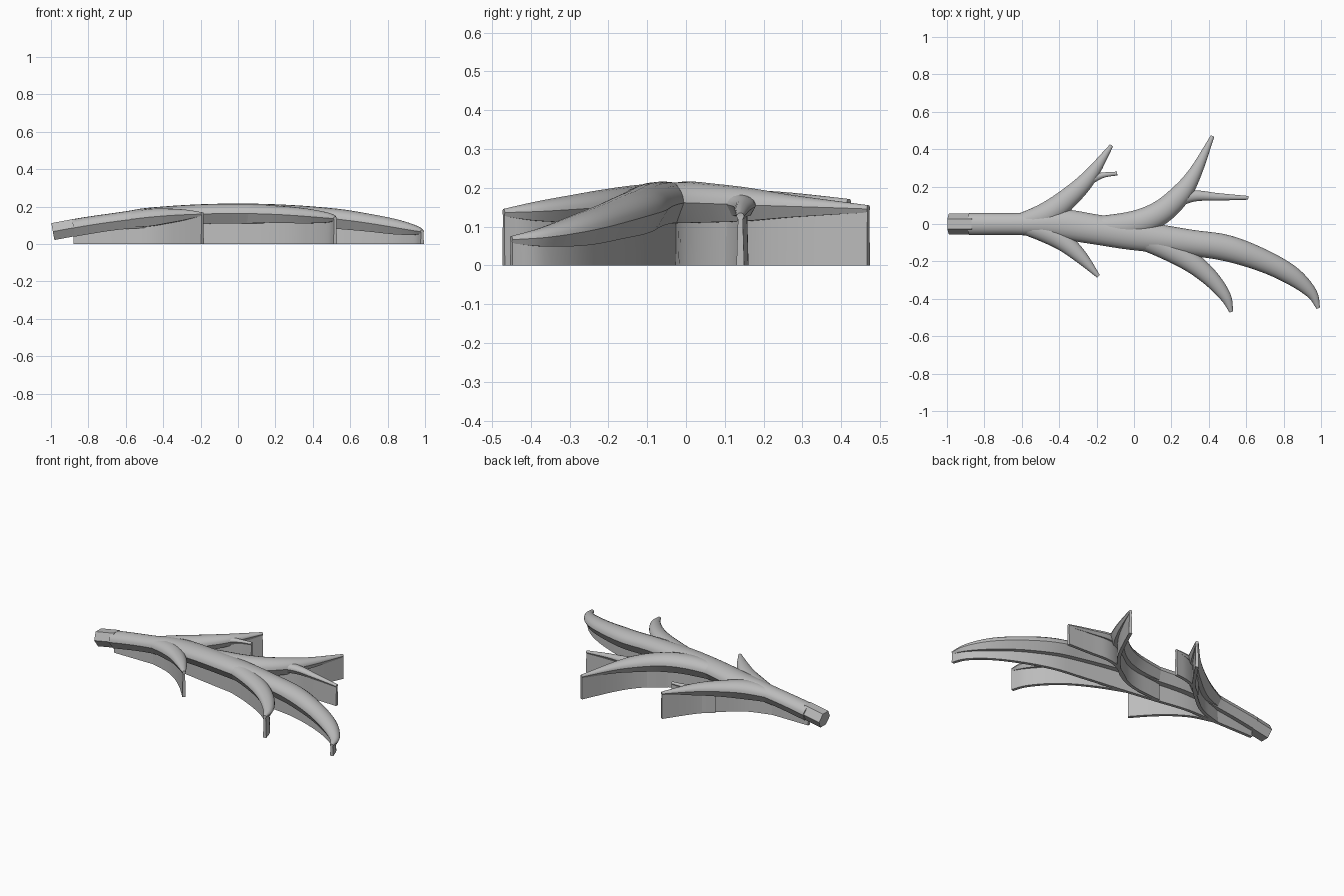
import bpy, bmesh
from math import cos, sin, pi, radians
from mathutils import Vector

cube = bpy.data.objects.get("Cube")
if cube:
    bpy.data.objects.remove(cube)

grey = bpy.data.materials.new("plain_grey")
grey.use_nodes = True
grey.diffuse_color = (0.5, 0.5, 0.5, 1)
grey.node_tree.nodes["Principled BSDF"].inputs["Base Color"].default_value = grey.diffuse_color

UP = Vector((0, 0, 1))


def arc(count, sweep):
    return [(cos(sweep * i / count), sin(sweep * i / count)) for i in range(count)]


# Cross-sections: rounded dome above a flat-faceted keel, and a plain hexagon
ANTLER = arc(10, pi) + [(-1, 0), (-0.55, -1), (0.55, -1)]
HEXAGON = arc(6, 2 * pi)


def spline(points, steps=5):
    """Smooth path through the given control points."""
    points = [2 * points[0] - points[1]] + points + [2 * points[-1] - points[-2]]
    path = []
    for before, start, end, after in zip(points, points[1:], points[2:], points[3:]):
        for step in range(steps):
            t = step / steps
            linear = (end - before) * t
            square = (2 * before - 5 * start + 4 * end - after) * t ** 2
            cubic = (3 * start - before - 3 * end + after) * t ** 3
            path.append(start + (linear + square + cubic) / 2)
    return path + [points[-2]]


def directions(path):
    """Unit travel direction at every point of a path."""
    last = len(path) - 1
    return [(path[min(i + 1, last)] - path[max(i - 1, 0)]).normalized() for i in range(len(path))]


def loft(name, rings):
    """Skin a closed solid over a row of matching rings."""
    bm = bmesh.new()
    rows = [[bm.verts.new(point) for point in ring] for ring in rings]
    for near, far in zip(rows, rows[1:]):
        for j in range(len(near)):
            bm.faces.new((near[j - 1], near[j], far[j], far[j - 1]))
    bm.faces.new(rows[0])
    bm.faces.new(rows[-1])
    bmesh.ops.recalc_face_normals(bm, faces=bm.faces)
    mesh = bpy.data.meshes.new(name)
    bm.to_mesh(mesh)
    bm.free()
    mesh.materials.append(grey)
    obj = bpy.data.objects.new(name, mesh)
    bpy.context.collection.objects.link(obj)
    bpy.ops.object.select_all(action='DESELECT')
    obj.select_set(True)
    bpy.context.view_layer.objects.active = obj
    bpy.ops.object.shade_smooth_by_angle(angle=radians(35))


def tube(name, path, sizes, section):
    """Sweep a section along a path, scaled by half width and half height."""
    rings = []
    for centre, ahead, (width, height) in zip(path, directions(path), sizes):
        side = ahead.cross(UP).normalized()
        top = side.cross(ahead)
        rings.append([centre + side * (u * width) + top * (v * height) for u, v in section])
    loft(name, rings)


def support(name, path):
    """Thin upright wall from the ground into the tube, thicker at its foot."""
    rings = []
    for top, ahead in zip(path, directions(path)):
        side = ahead.cross(UP).normalized()
        foot = top - UP * top.z
        thick, thin = side * 0.01, side * 0.006
        rings.append([foot - thick, foot + thick, top + thin, top - thin])
    loft(name, rings)


def branch(name, *points):
    """Tapered branch and its wall, from x, y and half width in hundredths."""
    plan = spline([Vector(point) / 100 for point in points])
    # The whole antler follows one shallow arch
    path = [Vector((x, y, 0.163 - 0.1 * x * x)) for x, y, width in plan]
    sizes = [(width, min(0.053, 0.75 * width + 0.002)) for x, y, width in plan]
    tube(name, path, sizes, ANTLER)
    support(name + "_support", path)


branch("main_beam", (-88, 0, 6), (-60, 0, 6), (-40, 0, 8), (-20, -3, 8), (0, -6, 8),
       (30, -10, 7), (50, -13, 7), (70, -20, 6), (85, -28, 5), (95, -37, 3), (98.5, -45, 1))

# Tines nearest the root
branch("front_base_tine", (-60, 0, 5), (-47, -4, 6), (-37, -10, 5), (-28, -18, 3.5), (-19, -28, 1))
branch("back_base_tine", (-62, 0, 5), (-47, 5, 6.5), (-35, 14, 5.5), (-24, 25, 4), (-12, 42, 1))
branch("back_base_spur", (-33, 17, 3), (-25, 23, 3), (-17, 26, 1.5), (-9, 27, 1))

# Tines of the crown
branch("front_crown_tine", (0, -6, 6), (15, -12, 6), (30, -20, 5.5), (41, -29, 4.5), (49, -39, 3), (52, -47, 1))
branch("back_crown_tine", (-20, -2, 6), (0, 0, 7), (14, 6, 6.5), (25, 16, 5.5), (33, 28, 3.5), (42, 47, 1))
branch("back_crown_spur", (10, 4, 5), (22, 12, 4), (32, 15, 3), (45, 14.5, 2), (61, 14, 1))

# Six-sided mounting peg at the root
tube("mounting_peg", [Vector((-0.99, 0, 0.066)), Vector((-0.86, 0, 0.09))],
     [(0.055, 0.053)] * 2, HEXAGON)
